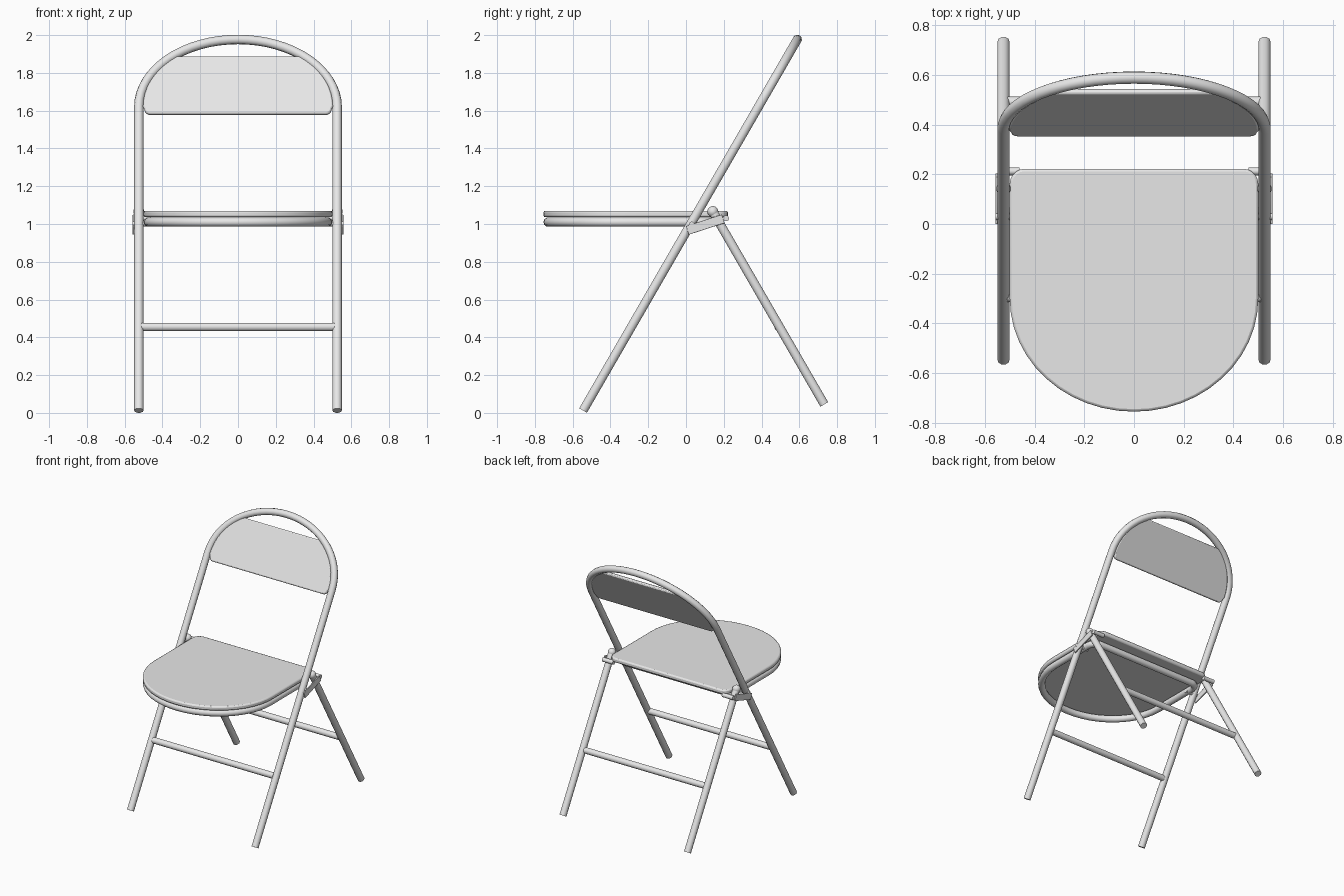
import bpy, bmesh
from math import sin, cos, pi, radians
from mathutils import Matrix, Vector

cube = bpy.data.objects.get("Cube")
if cube:
    bpy.data.objects.remove(cube, do_unlink=True)

metal = bpy.data.materials.new("light_grey_metal")
metal.use_nodes = True
grey = (0.8, 0.8, 0.8, 1)
metal.diffuse_color = grey
metal.node_tree.nodes["Principled BSDF"].inputs["Base Color"].default_value = grey

TUBE = 0.025
TILT = radians(30)
# Tilted plane of the front frame: local x across, local y up the frame
frame = Matrix.Translation((0, -0.545, 0.0125)) @ Matrix.Rotation(pi / 2 - TILT, 4, 'X')


def activate(ob):
    bpy.ops.object.select_all(action='DESELECT')
    ob.select_set(True)
    bpy.context.view_layer.objects.active = ob


def tube(name, points, radius=TUBE, closed=False):
    """Round tube swept along a list of points."""
    cu = bpy.data.curves.new(name, 'CURVE')
    cu.dimensions = '3D'
    cu.bevel_depth = radius
    cu.bevel_resolution = 3
    cu.use_fill_caps = True
    sp = cu.splines.new('POLY')
    sp.points.add(len(points) - 1)
    for p, co in zip(sp.points, points):
        p.co = (*co, 1)
    sp.use_cyclic_u = closed
    cu.materials.append(metal)
    ob = bpy.data.objects.new(name, cu)
    bpy.context.collection.objects.link(ob)
    activate(ob)
    bpy.ops.object.convert(target='MESH')
    bpy.ops.object.shade_smooth_by_angle(angle=radians(40))
    return ob


def plate(name, outline, thickness, bevel, matrix):
    """Flat sheet extruded from a 2D outline, with softened edges."""
    bm = bmesh.new()
    face = bm.faces.new([bm.verts.new((x, y, -thickness / 2)) for x, y in outline])
    new = bmesh.ops.extrude_face_region(bm, geom=[face])["geom"]
    verts = [g for g in new if isinstance(g, bmesh.types.BMVert)]
    bmesh.ops.translate(bm, verts=verts, vec=(0, 0, thickness))
    bmesh.ops.recalc_face_normals(bm, faces=bm.faces)
    me = bpy.data.meshes.new(name)
    bm.to_mesh(me)
    bm.free()
    me.materials.append(metal)
    ob = bpy.data.objects.new(name, me)
    ob.matrix_world = matrix
    bpy.context.collection.objects.link(ob)
    mod = ob.modifiers.new("soft_edge", 'BEVEL')
    mod.width = bevel
    mod.segments = 2
    mod.limit_method = 'ANGLE'
    mod.angle_limit = radians(50)
    activate(ob)
    bpy.ops.object.shade_smooth_by_angle(angle=radians(40))
    return ob


def arc(cx, cy, rx, ry, start, end, steps):
    """Points on an elliptical arc, angles in degrees."""
    angles = [radians(start + (end - start) * i / steps) for i in range(steps + 1)]
    return [(cx + rx * cos(a), cy + ry * sin(a)) for a in angles]


def seat_outline(half, front, back, corner):
    """Rounded front, straight sides, small radius at the rear corners."""
    return (arc(0, -0.3, half, -0.3 - front, 180, 360, 24)
            + arc(half - corner, back - corner, corner, corner, 0, 90, 5)
            + arc(corner - half, back - corner, corner, corner, 90, 180, 5))


# Front frame: two legs joined by an arched top
arch_base = 1.856
arch_rise = 0.412
path = [(0.525, 0)] + arc(0, arch_base, 0.525, arch_rise, 0, 180, 32) + [(-0.525, 0)]
tube("front_frame", [frame @ Vector((x, y, 0)) for x, y in path])

# Backrest panel, its sides following the arch
low, high = 1.81, 2.162
right_side = arc(0.465, low + 0.03, 0.03, 0.03, -90, 0, 4)
for i in range(9):
    s = arch_base + (high - arch_base) * i / 8
    right_side.append((0.503 * (1 - ((s - arch_base) / arch_rise) ** 2) ** 0.5, s))
outline = right_side + [(-x, y) for x, y in reversed(right_side)]
plate("backrest", outline, 0.025, 0.008, frame)

# Seat pan and the tube ring carrying it
plate("seat", seat_outline(0.5, -0.755, 0.222, 0.06), 0.034, 0.01,
      Matrix.Translation((0, 0, 1.053)))
ring = seat_outline(0.475, -0.73, 0.13, 0.06)
tube("seat_ring", [(x, y, 1.01) for x, y in ring], closed=True)

# Cross bars between the legs
for name, y in (("front_cross_bar", -0.29), ("back_cross_bar", 0.49)):
    tube(name, [(-0.51, y, 0.455), (0.51, y, 0.455)], 0.023)

# Back legs, hinge plates and pivots on both sides
for side, label in ((1, "left"), (-1, "right")):
    x = side * 0.525
    leg_top = Vector((x, 0.142, 1.066))
    tube(label + "_back_leg", [(x, 0.732, 0.045), leg_top])
    bpy.ops.mesh.primitive_uv_sphere_add(segments=16, ring_count=10, radius=0.029,
                                         location=leg_top)
    knob = bpy.context.object
    knob.name = label + "_leg_cap"
    knob.data.materials.append(metal)
    bpy.ops.object.shade_smooth_by_angle(angle=radians(40))

    strap = [(-0.1, -0.024), (0.1, -0.024), (0.1, 0.024), (-0.1, 0.024)]
    place = (Matrix.Translation((side * 0.553, 0.102, 0.997))
             @ Matrix.Rotation(radians(18), 4, 'X')
             @ Matrix.Rotation(pi / 2, 4, 'Z') @ Matrix.Rotation(pi / 2, 4, 'X'))
    plate(label + "_hinge_strap", strap, 0.009, 0.002, place)
    tube(label + "_hinge_pin", [(side * 0.46, 0.212, 1.03), (side * 0.55, 0.212, 1.03)], 0.016)
    tube(label + "_pivot_pin", [(side * 0.45, 0.03, 1.0), (side * 0.558, 0.03, 1.0)], 0.013)
